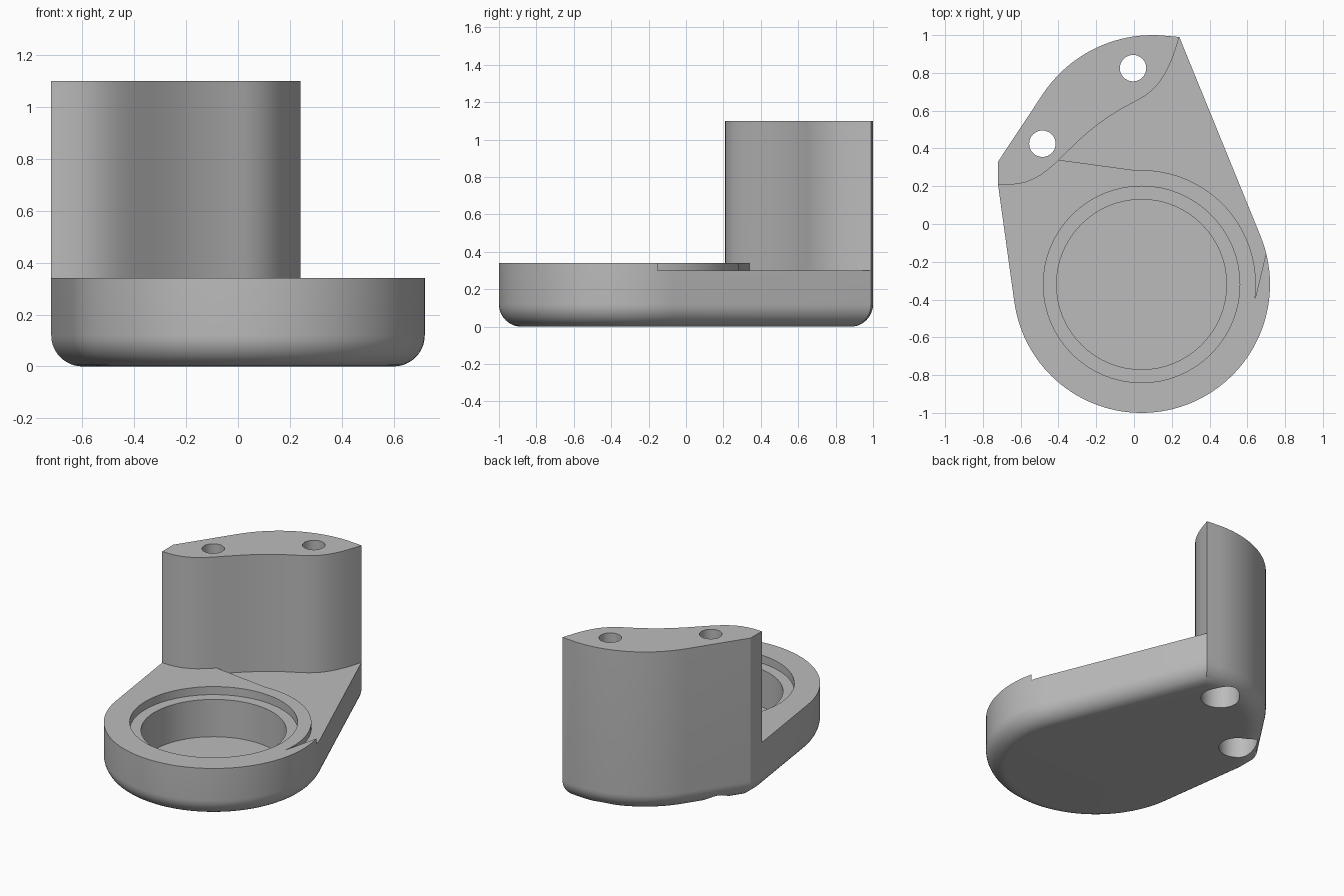
import bpy, bmesh, math
from mathutils import Vector

if "Cube" in bpy.data.objects:
    bpy.data.objects.remove(bpy.data.objects["Cube"])

grey = bpy.data.materials.new("plain_grey")
grey.use_nodes = True
grey.diffuse_color = (0.5, 0.5, 0.5, 1)
grey.node_tree.nodes["Principled BSDF"].inputs["Base Color"].default_value = (0.5, 0.5, 0.5, 1)

CUP = (0.04, -0.32)      # centre of the round end
TOP, STEP, PLATE = 1.1, 0.30, 0.34
FILLET = 0.12


def pts(*pairs):
    return [Vector(p) for p in pairs]


def arc(centre, radius, start, end, n):
    angles = [math.radians(start + (end - start) * i / n) for i in range(n + 1)]
    return [Vector((centre[0] + radius * math.cos(a), centre[1] + radius * math.sin(a))) for a in angles]


def circle(centre, radius, n):
    return arc(centre, radius, 0, 360, n)[:-1]


def bezier(*pairs):
    a, b, c, d = pts(*pairs)
    steps = [i / 16 for i in range(17)]
    return [a * (1 - t) ** 3 + b * 3 * t * (1 - t) ** 2 + c * 3 * t * t * (1 - t) + d * t ** 3 for t in steps]


def inset(loop, d):
    """Move a counter-clockwise outline inward with mitred corners."""
    out = []
    for i, p in enumerate(loop):
        e1 = (p - loop[i - 1]).normalized()
        e2 = (loop[(i + 1) % len(loop)] - p).normalized()
        n1, n2 = Vector((-e1.y, e1.x)), Vector((-e2.y, e2.x))
        out.append(p + (n1 + n2) * d / (1 + n1.dot(n2)))
    return out


def stack(name, layers):
    """Solid made from counter-clockwise outlines at rising heights."""
    bm = bmesh.new()
    rings = [[bm.verts.new((p.x, p.y, z)) for p in loop] for loop, z in layers]
    for low, high in zip(rings, rings[1:]):
        for i in range(len(low)):
            bm.faces.new((low[i - 1], low[i], high[i], high[i - 1]))
    bm.faces.new(rings[0][::-1])
    bm.faces.new(rings[-1])
    mesh = bpy.data.meshes.new(name)
    bm.to_mesh(mesh)
    bm.free()
    mesh.materials.append(grey)
    obj = bpy.data.objects.new(name, mesh)
    bpy.context.scene.collection.objects.link(obj)
    return obj


def prism(name, loop, bottom, top):
    return stack(name, [(loop, bottom), (loop, top)])


# Full outline: round end, tangent sides and curved back
outline = arc(CUP, 0.68, -172.1, 22.2, 72) + pts((0.24, 0.99))
outline += arc((0.1, 0.3), 0.7, 87, 146, 24) + pts((-0.72, 0.33), (-0.72, 0.21))

# Body with a rounded bottom edge
layers = []
for i in range(11):
    a = math.pi / 2 * i / 10
    layers.append((inset(outline, FILLET * (1 - math.sin(a))), FILLET * (1 - math.cos(a))))
body = stack("bracket_body", layers + [(outline, TOP)])

# S-shaped front wall of the tower
left_sweep = bezier((-0.72, 0.21), (-0.41, 0.18), (-0.41, 0.44), (0, 0.645))
right_sweep = bezier((0, 0.645), (0.12, 0.705), (0.18, 0.78), (0.24, 0.99))
wall = left_sweep + right_sweep[1:]

# Cutter in front of the tower, and the shallow step beside the cup
clearance = wall + pts((0.28, 1.2), (2, 1.2), (2, -2), (-2, -2), (-2, 0.21))
step = wall[8:] + pts((0.28, 1.2), (2, 1.2), (2, -0.1), (0.712, -0.1))
step += arc(CUP, 0.605, -8, 93, 40)
cutters = [prism("front_clearance", clearance[::-1], PLATE, 2),
           prism("step_cut", step[::-1], STEP, 0.6)]

# Stepped round pocket
cutters.append(prism("pocket_ledge", circle(CUP, 0.52, 64), 0.285, 0.6))
cutters.append(prism("pocket_well", circle(CUP, 0.45, 64), 0.03, 0.5))

# Screw holes with counterbores from below
for side, centre in (("left", (-0.005, 0.825)), ("right", (-0.485, 0.425))):
    cutters.append(prism(side + "_hole", circle(centre, 0.07, 32), -0.5, 2))
    cutters.append(prism(side + "_counterbore", circle(centre, 0.12, 32), -0.4, 0.25))

bpy.context.view_layer.update()
bpy.ops.object.select_all(action="DESELECT")
bpy.context.view_layer.objects.active = body
body.select_set(True)
for cutter in cutters:
    cutter.hide_render = True
    mod = body.modifiers.new(cutter.name, "BOOLEAN")
    mod.operation = "DIFFERENCE"
    mod.solver = "EXACT"
    mod.object = cutter
    bpy.ops.object.modifier_apply(modifier=mod.name)
for cutter in cutters:
    bpy.data.objects.remove(cutter)
bpy.ops.object.shade_smooth_by_angle(angle=math.radians(30))
